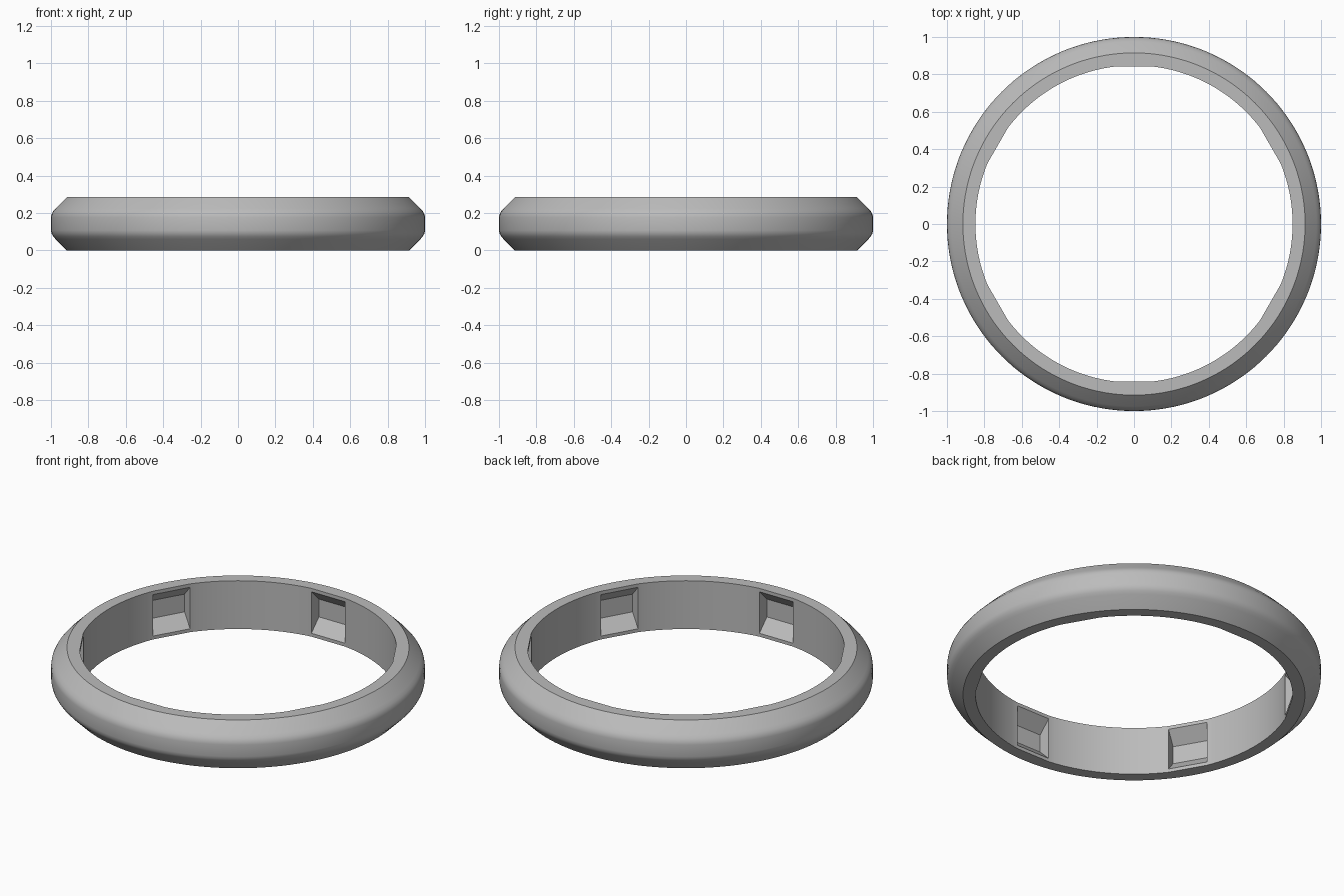
import bpy, bmesh
from math import sin, cos, pi, radians, asin

default = bpy.data.objects.get("Cube")
if default:
    bpy.data.objects.remove(default, do_unlink=True)

HEIGHT = 0.285
INNER = 0.848          # bore radius
HALF = 0.11            # half width of a pocket
POCKETS = [radians(30 + 60 * k) for k in range(6)]
SPREAD = asin(HALF / INNER)
FLAT = INNER * cos(SPREAD)

grey = bpy.data.materials.new("grey")
grey.use_nodes = True
colour = (0.5, 0.5, 0.5, 1)
grey.diffuse_color = colour
grey.node_tree.nodes["Principled BSDF"].inputs["Base Color"].default_value = colour


def make_object(name, bm):
    bmesh.ops.recalc_face_normals(bm, faces=bm.faces)
    mesh = bpy.data.meshes.new(name)
    bm.to_mesh(mesh)
    bm.free()
    mesh.materials.append(grey)
    ob = bpy.data.objects.new(name, mesh)
    bpy.context.collection.objects.link(ob)
    return ob


# Ring: chamfered outer profile with softened shoulders, lofted around z
lower = [(0.915, 0), (0.975, 0.06), (0.988, 0.075), (0.997, 0.091), (1, 0.108)]
outer = lower + [(r, HEIGHT - z) for r, z in reversed(lower)]

# Angle and bore radius of each section; the bore is flat at each pocket
sections = []
for p in POCKETS:
    for i in range(6):
        a = -SPREAD + 2 * SPREAD * i / 6
        sections.append((p + a, FLAT / cos(a)))
    for i in range(18):
        sections.append((p + SPREAD + (pi / 3 - 2 * SPREAD) * i / 18, INNER))

bm = bmesh.new()
loops = []
for angle, bore in sections:
    profile = [(bore, 0)] + outer + [(bore, HEIGHT)]
    loops.append([bm.verts.new((r * cos(angle), r * sin(angle), z)) for r, z in profile])
for k, a in enumerate(loops):
    b = loops[(k + 1) % len(loops)]
    for i in range(len(a)):
        j = (i + 1) % len(a)
        bm.faces.new((a[i], b[i], b[j], a[j]))
ring = make_object("ring", bm)

# Pocket cutters: straight sides, sloping floor and ceiling
half_profile = [(FLAT - 0.04, 0.02), (FLAT, 0.02), (FLAT + 0.07, 0.09)]
pocket = half_profile + [(r, HEIGHT - z) for r, z in reversed(half_profile)]
bm = bmesh.new()
for p in POCKETS:
    sides = []
    for t in (-HALF + 0.001, HALF - 0.001):
        sides.append([bm.verts.new((r * cos(p) - t * sin(p), r * sin(p) + t * cos(p), z))
                      for r, z in pocket])
    left, right = sides
    bm.faces.new(left)
    bm.faces.new(right[::-1])
    for i in range(len(pocket)):
        j = (i + 1) % len(pocket)
        bm.faces.new((left[i], left[j], right[j], right[i]))
cutter = make_object("pocket_cutter", bm)
cutter.hide_render = True

# Cut the pockets, then smooth the curved bands
cut = ring.modifiers.new("pockets", "BOOLEAN")
cut.operation = "DIFFERENCE"
cut.solver = "EXACT"
cut.object = cutter
bpy.ops.object.select_all(action="DESELECT")
ring.select_set(True)
bpy.context.view_layer.objects.active = ring
bpy.ops.object.modifier_apply(modifier=cut.name)
bpy.data.objects.remove(cutter, do_unlink=True)
bpy.ops.object.shade_smooth_by_angle(angle=radians(30))
